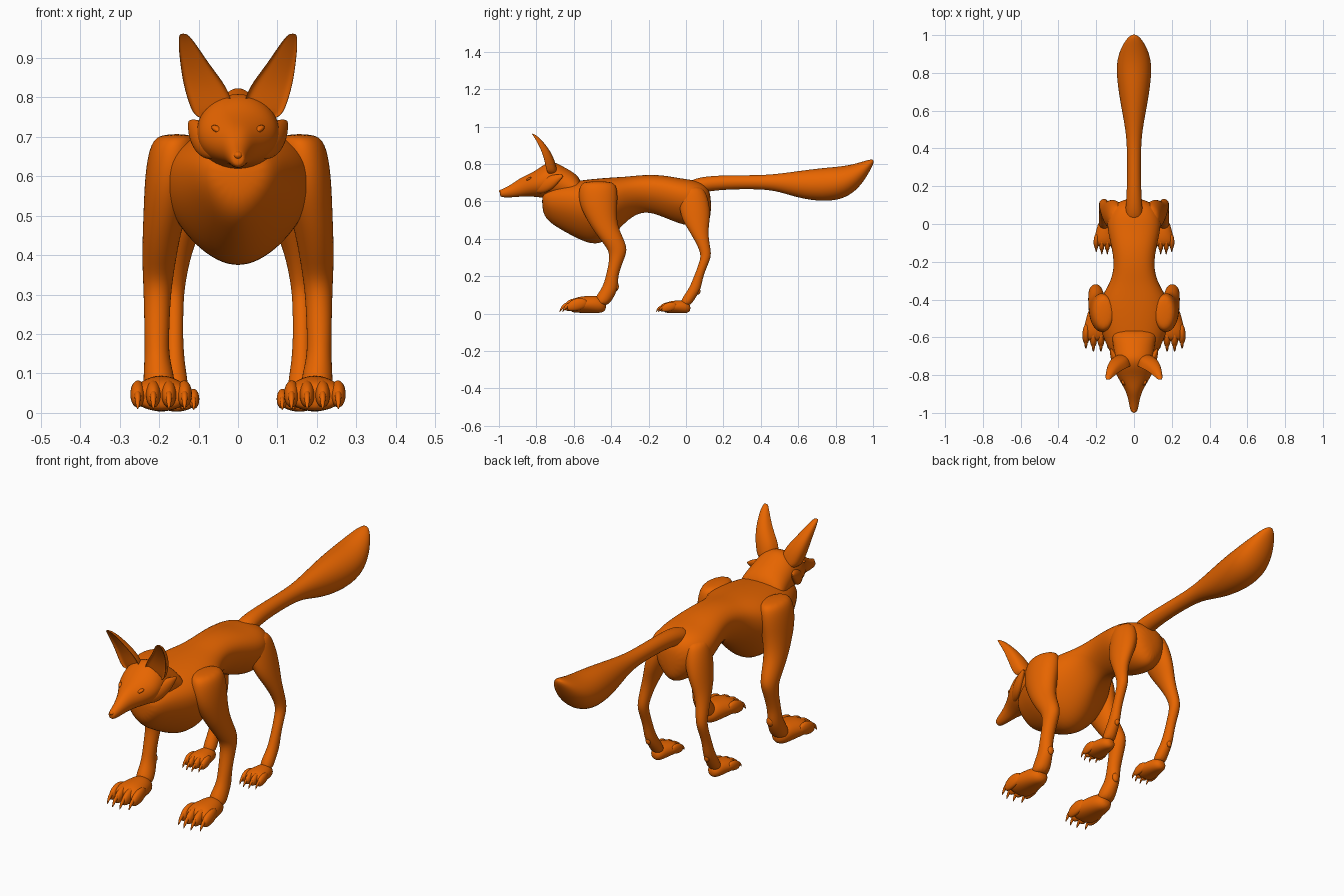
import bpy, bmesh, math

fur = bpy.data.materials.new("orange_fur")
fur.diffuse_color = (0.8, 0.13, 0.0, 1)


def finish(ob, mirror, levels):
    ob.data.materials.append(fur)
    for p in ob.data.polygons:
        p.use_smooth = True
    if mirror:
        ob.modifiers.new("mirror", 'MIRROR')
    if levels:
        m = ob.modifiers.new("smooth", 'SUBSURF')
        m.levels = m.render_levels = levels


def loft(name, sections, axis='y', n=12, mirror=False, cup=None, egg=0, levels=2):
    """Skin elliptical rings (x, y, z, rx, r2); rings face along axis."""
    bm = bmesh.new()
    rings = []
    for x, y, z, rx, r2 in sections:
        ring = []
        for i in range(n):
            a = 2 * math.pi * i / n
            c, s = math.cos(a), math.sin(a)
            if egg and s > 0:              # squarer along the back
                c, s = math.copysign(abs(c) ** 0.8, c), s ** 0.8
            u, v = 1.04 * rx * c * (1 + egg * min(s, 0.3)), 1.04 * r2 * s
            if cup and v < 0:              # fold the front half inward to hollow it
                v *= cup
            if cup and abs(s) < 0.1:
                v -= 0.6 * r2              # bring the side rims forward
            co = (x + u, y, max(z + v, 0.002)) if axis == 'y' else (x + u, y + v, z)
            ring.append(bm.verts.new(co))
        rings.append(ring)
    for a, b in zip(rings, rings[1:]):
        for i in range(n):
            j = (i + 1) % n
            bm.faces.new((a[i], a[j], b[j], b[i]))
    bm.faces.new(rings[0])
    bm.faces.new(rings[-1][::-1])
    bmesh.ops.recalc_face_normals(bm, faces=bm.faces)
    me = bpy.data.meshes.new(name)
    bm.to_mesh(me)
    bm.free()
    ob = bpy.data.objects.new(name, me)
    bpy.context.collection.objects.link(ob)
    finish(ob, mirror, levels)
    return ob


def ball(name, loc, scale, rot=(0, 0, 0), mirror=False):
    bpy.ops.mesh.primitive_uv_sphere_add(segments=16, ring_count=8, radius=1, location=loc, rotation=rot)
    ob = bpy.context.object
    ob.name = name
    ob.scale = scale
    bpy.ops.object.transform_apply(location=True, rotation=True, scale=True)
    finish(ob, mirror, 0)


def centred(rows):
    return [(0, *r[:2], *r[2:]) for r in rows]


# Torso: rump, narrow waist, deep chest
loft("torso", centred([
    (0.135, 0.575, 0.04, 0.06), (0.105, 0.58, 0.10, 0.11), (0.04, 0.59, 0.135, 0.122),
    (-0.03, 0.60, 0.135, 0.12), (-0.12, 0.628, 0.113, 0.11), (-0.22, 0.648, 0.098, 0.093),
    (-0.31, 0.62, 0.118, 0.11), (-0.39, 0.57, 0.170, 0.155), (-0.48, 0.54, 0.188, 0.178),
    (-0.58, 0.555, 0.165, 0.152), (-0.68, 0.575, 0.120, 0.118), (-0.745, 0.585, 0.088, 0.085),
    (-0.77, 0.60, 0.055, 0.045)]), n=16, egg=0.3)

# Neck, skull and snout
loft("head", centred([
    (-0.55, 0.62, 0.12, 0.085), (-0.60, 0.665, 0.115, 0.09), (-0.66, 0.695, 0.105, 0.09),
    (-0.71, 0.715, 0.103, 0.10), (-0.76, 0.708, 0.103, 0.088), (-0.80, 0.695, 0.092, 0.070),
    (-0.85, 0.684, 0.062, 0.056), (-0.89, 0.674, 0.040, 0.048), (-0.94, 0.653, 0.027, 0.032),
    (-0.985, 0.643, 0.020, 0.021), (-0.995, 0.643, 0.013, 0.014)]), n=16)
ball("nose", (0, -0.985, 0.653), (0.012, 0.015, 0.010))
ball("eye", (0.052, -0.840, 0.719), (0.019, 0.012, 0.008), (0, -0.45, 0.7), mirror=True)

# Pointed cheek tufts
loft("cheek_tuft", [
    (0.050, -0.82, 0.665, 0.015, 0.022), (0.080, -0.76, 0.685, 0.032, 0.048),
    (0.100, -0.71, 0.705, 0.026, 0.040), (0.114, -0.68, 0.724, 0.014, 0.022),
    (0.124, -0.655, 0.738, 0.003, 0.004)], n=8, mirror=True)

# Tall hollow ears
loft("ear", [
    (0.060, -0.725, 0.74, 0.046, 0.040), (0.069, -0.735, 0.785, 0.056, 0.042),
    (0.084, -0.745, 0.83, 0.054, 0.039), (0.108, -0.765, 0.88, 0.038, 0.033),
    (0.127, -0.795, 0.93, 0.024, 0.022), (0.136, -0.815, 0.955, 0.014, 0.012),
    (0.139, -0.824, 0.962, 0.007, 0.006)], axis='z', mirror=True, cup=0.15)

# Bushy tail
loft("tail", centred([
    (0.0, 0.665, 0.05, 0.04), (0.08, 0.69, 0.045, 0.042), (0.20, 0.702, 0.036, 0.038),
    (0.40, 0.703, 0.036, 0.036), (0.50, 0.70, 0.045, 0.048), (0.60, 0.69, 0.064, 0.072),
    (0.73, 0.688, 0.087, 0.091), (0.85, 0.70, 0.096, 0.088), (0.93, 0.742, 0.071, 0.066),
    (0.98, 0.79, 0.040, 0.034), (1.004, 0.814, 0.012, 0.010)]))

# Legs, from shoulder or hip down to ankle: (z, x, y, rx, ry)
legs = {
    "front_leg": [
        (0.708, 0.155, -0.47, 0.040, 0.07), (0.685, 0.162, -0.47, 0.060, 0.10),
        (0.62, 0.17, -0.47, 0.064, 0.105), (0.56, 0.178, -0.465, 0.060, 0.095),
        (0.50, 0.186, -0.449, 0.054, 0.08),
        (0.45, 0.194, -0.428, 0.048, 0.07), (0.39, 0.20, -0.392, 0.043, 0.063),
        (0.34, 0.203, -0.363, 0.038, 0.05), (0.29, 0.205, -0.37, 0.034, 0.038),
        (0.20, 0.206, -0.397, 0.031, 0.031), (0.14, 0.206, -0.403, 0.031, 0.042),
        (0.09, 0.20, -0.435, 0.040, 0.050), (0.04, 0.20, -0.455, 0.040, 0.040)],
    "hind_leg": [
        (0.68, 0.085, 0.03, 0.035, 0.05), (0.65, 0.09, 0.035, 0.050, 0.072),
        (0.58, 0.102, 0.045, 0.054, 0.082), (0.51, 0.120, 0.052, 0.047, 0.077),
        (0.45, 0.138, 0.065, 0.037, 0.054), (0.39, 0.152, 0.085, 0.030, 0.037),
        (0.32, 0.160, 0.109, 0.025, 0.028), (0.28, 0.162, 0.10, 0.024, 0.026),
        (0.20, 0.162, 0.067, 0.022, 0.023), (0.13, 0.161, 0.048, 0.025, 0.033),
        (0.08, 0.157, 0.012, 0.030, 0.036), (0.04, 0.156, -0.005, 0.030, 0.028)]}
for name, rows in legs.items():
    loft(name, [(x, y, z, rx, ry) for z, x, y, rx, ry in rows], axis='z', mirror=True)


def paw(name, cx, heel, s):
    def put(part, rows, n=8):
        loft(f"{name}_{part}", [(cx + s * x, heel + s * y, s * z, s * a, s * b)
                                for x, y, z, a, b in rows], n=n, mirror=True, levels=2)
    put("pad", centred([(0.008, 0.04, 0.018, 0.018), (-0.01, 0.043, 0.040, 0.038),
                        (-0.04, 0.048, 0.052, 0.047), (-0.08, 0.049, 0.062, 0.046),
                        (-0.13, 0.048, 0.074, 0.044), (-0.165, 0.043, 0.074, 0.038),
                        (-0.185, 0.038, 0.060, 0.026)]), 12)
    for i in range(4):                       # four toes, each with a hooked claw
        x = (i - 1.5) * 0.036
        f = -0.010 if i in (1, 2) else 0.006
        w = x * 1.1
        put(f"toe_{i + 1}", [(x, -0.09, 0.055, 0.012, 0.020), (w, f - 0.14, 0.052, 0.021, 0.037),
                             (w, f - 0.18, 0.043, 0.020, 0.033), (w, f - 0.20, 0.037, 0.013, 0.021),
                             (w, f - 0.207, 0.035, 0.006, 0.010)])
        put(f"claw_{i + 1}", [(w, f - 0.16, 0.050, 0.009, 0.012), (w, f - 0.205, 0.046, 0.010, 0.015),
                              (w, f - 0.222, 0.028, 0.007, 0.012), (w, f - 0.232, 0.010, 0.002, 0.004)], 6)


paw("front_paw", 0.195, -0.435, 1.0)
paw("hind_paw", 0.156, 0.018, 0.74)

# Small dew pads behind the ankles
ball("front_dew_pad", (0.200, -0.373, 0.145), (0.018, 0.014, 0.024), mirror=True)
ball("hind_dew_pad", (0.160, 0.066, 0.12), (0.013, 0.011, 0.018), mirror=True)
